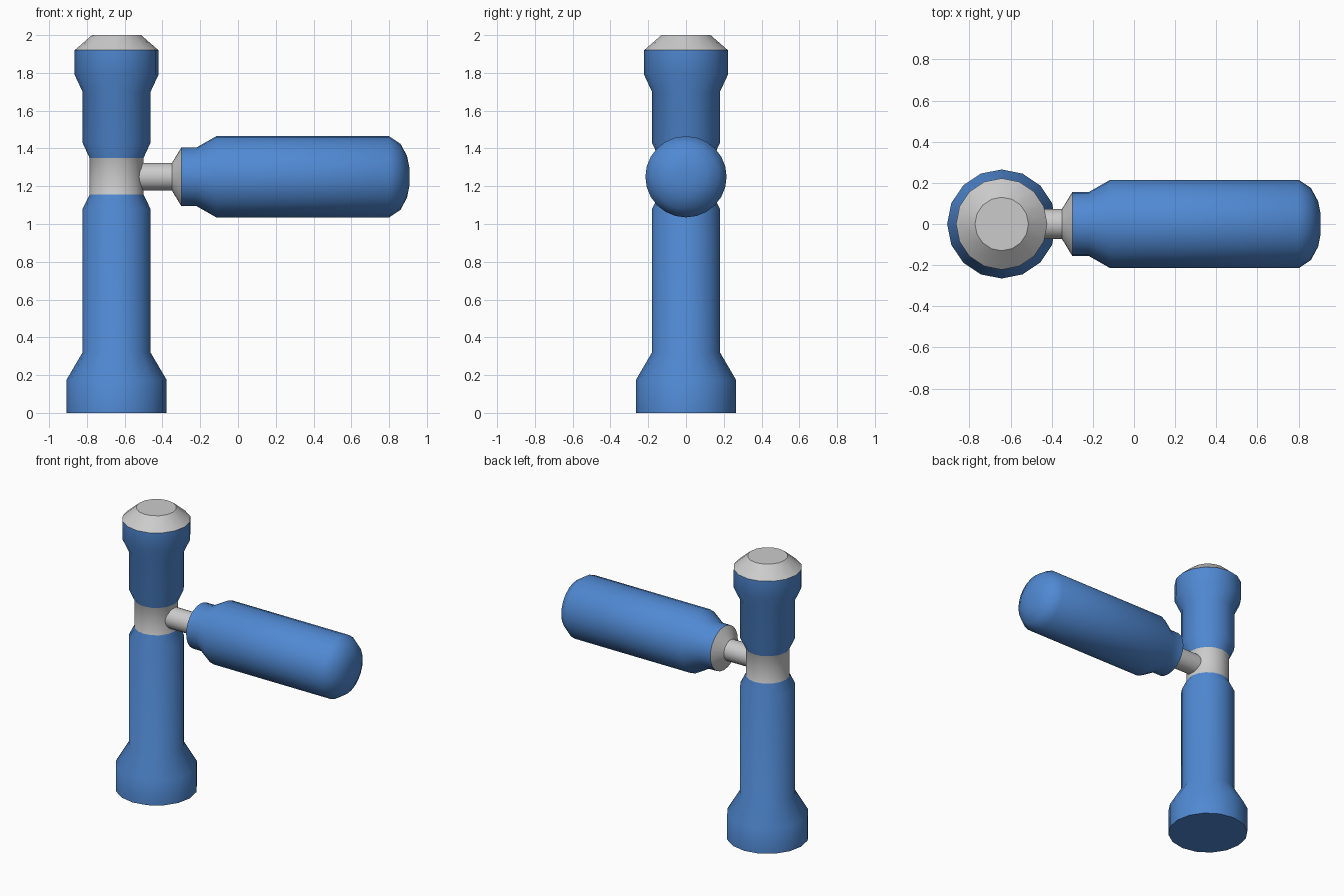
import bpy, bmesh, math
from mathutils import Matrix

if "Cube" in bpy.data.objects:
    bpy.data.objects.remove(bpy.data.objects["Cube"])


def material(name, rgb):
    m = bpy.data.materials.new(name)
    m.diffuse_color = (*rgb, 1)
    m.use_nodes = True
    m.node_tree.nodes["Principled BSDF"].inputs["Base Color"].default_value = m.diffuse_color
    return m


BLUE = material("blue", (0.08, 0.25, 0.65))
GREY = material("light grey", (0.60, 0.60, 0.60))


def lathe(name, profile, grey, sides, matrix):
    """Spin (radius, height) points about z; bands inside a grey height range are grey."""
    bm = bmesh.new()
    rings = [[bm.verts.new((r * math.cos(2 * math.pi * i / sides),
                            r * math.sin(2 * math.pi * i / sides), h))
              for i in range(sides)] for r, h in profile]
    for a, b in zip(rings, rings[1:]):
        for i in range(sides):
            j = (i + 1) % sides
            bm.faces.new((a[i], a[j], b[j], b[i]))
    bm.faces.new(rings[0][::-1])
    bm.faces.new(rings[-1])
    for f in bm.faces:
        h = f.calc_center_median().z
        f.material_index = int(any(lo <= h <= hi for lo, hi in grey))
    bm.transform(matrix)
    me = bpy.data.meshes.new(name)
    bm.to_mesh(me)
    bm.free()
    me.materials.append(BLUE)
    me.materials.append(GREY)
    ob = bpy.data.objects.new(name, me)
    bpy.context.collection.objects.link(ob)
    bpy.ops.object.select_all(action='DESELECT')
    ob.select_set(True)
    bpy.context.view_layer.objects.active = ob
    bpy.ops.object.shade_smooth_by_angle(angle=math.radians(40))
    return ob


# upright column: base, shaft, grey neck, head and grey cap
lathe("column",
      [(0.265, 0), (0.265, 0.175), (0.18, 0.32), (0.18, 1.08), (0.143, 1.155),
       (0.143, 1.35), (0.18, 1.43), (0.18, 1.70), (0.222, 1.79), (0.222, 1.92),
       (0.13, 2.0)],
      [(1.156, 1.349), (1.921, 2.1)], 16,
      Matrix.Translation((-0.643, 0, 0)))

# side handle along x: grey rod and flare, blue grip with rounded end
lathe("side_handle",
      [(0.073, -0.60), (0.073, -0.35), (0.155, -0.30), (0.155, -0.22),
       (0.215, -0.115), (0.215, 0.80), (0.175, 0.86), (0.11, 0.895), (0.05, 0.907)],
      [(-0.7, -0.301)], 24,
      Matrix.Translation((0, 0, 1.25)) @ Matrix.Rotation(math.pi / 2, 4, 'Y'))
